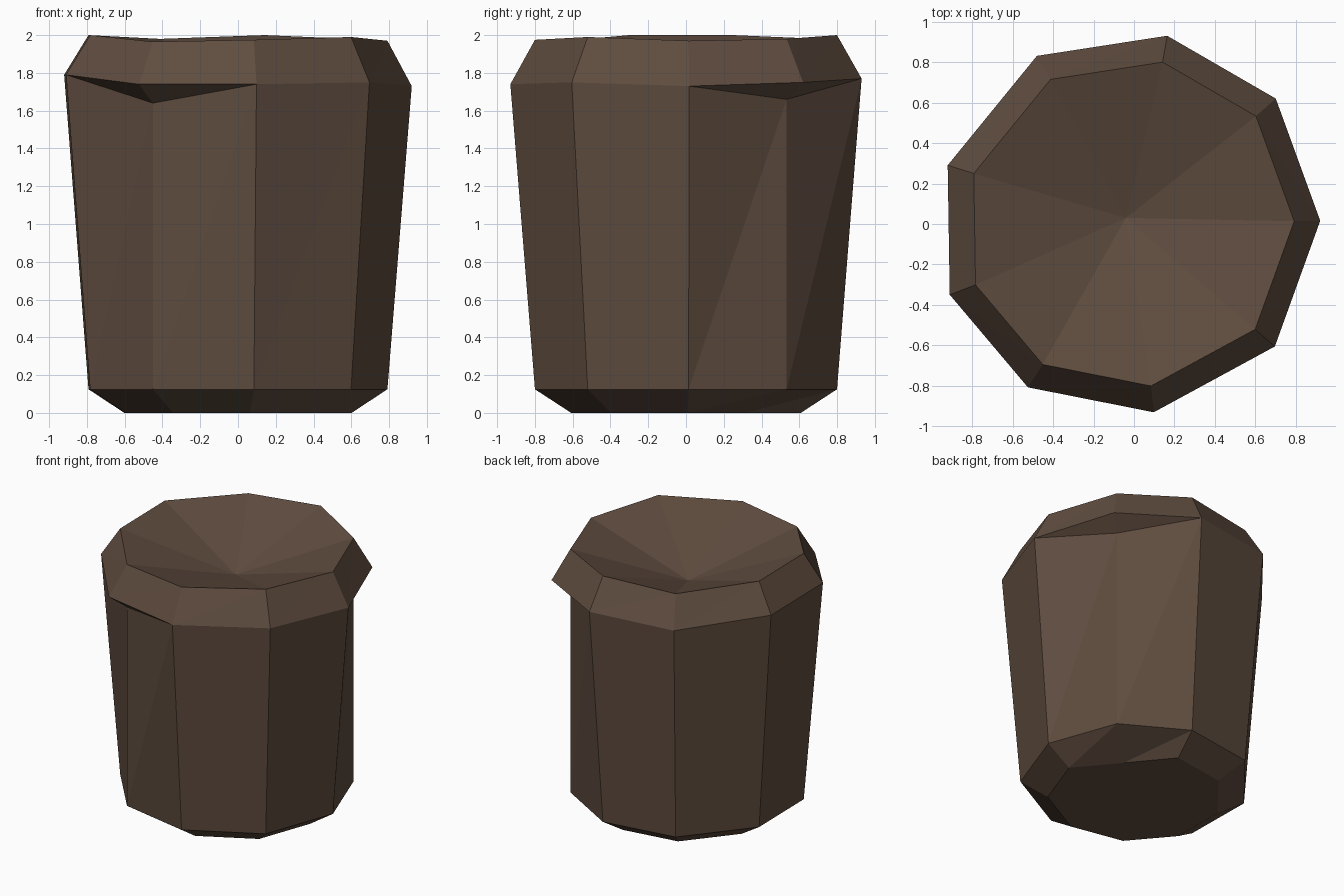
import bpy
import bmesh
from math import radians, cos, sin
from mathutils import Vector

default_cube = bpy.data.objects.get("Cube")
if default_cube:
    bpy.data.objects.remove(default_cube, do_unlink=True)

# Slightly uneven nine-sided outline: angle, radius, lip height, rim height
OUTLINE = [
    (1, .92, 1.73, 1.97), (41.5, .935, 1.75, 1.98), (80, .944, 1.77, 2),
    (120, .959, 1.76, 1.98), (162.5, .965, 1.79, 2), (201, .975, 1.79, 2),
    (237, .962, 1.74, 1.965), (276, .935, 1.74, 1.975), (319, .922, 1.75, 1.99),
]
NOTCHES = {1: 1.66, 6: 1.64}  # corners where the lip overhangs the trunk
SIDES = len(OUTLINE)
INSET = .86


def make_material(name, colour):
    material = bpy.data.materials.new(name)
    material.use_nodes = True
    material.diffuse_color = colour
    shader = next(n for n in material.node_tree.nodes if n.type == "BSDF_PRINCIPLED")
    shader.inputs["Base Color"].default_value = colour
    shader.inputs["Roughness"].default_value = .9
    return material


def corner(index, scale, height):
    angle, radius = OUTLINE[index][:2]
    angle = radians(angle)
    return Vector((radius * scale * cos(angle), radius * scale * sin(angle), height))


def add_ring(bm, points):
    return [bm.verts.new(point) for point in points]


def bridge(bm, lower, upper):
    """Join two rings with triangles, skipping corners the rings share."""
    for i in range(SIDES):
        j = (i + 1) % SIDES
        for tri in ((lower[i], lower[j], upper[j]), (lower[i], upper[j], upper[i])):
            if len(set(tri)) == len(tri):
                bm.faces.new(tri)


bm = bmesh.new()
corners = range(SIDES)

# Base ring, with one corner flattened onto its neighbours' edge
base_points = [corner(i, INSET * .76, 0) for i in corners]
base_points[1] = (base_points[0] + base_points[2]) / 2
base = add_ring(bm, base_points)

# Trunk foot, flared lip and top rim
foot = add_ring(bm, [corner(i, INSET, .125) for i in corners])
lip = add_ring(bm, [corner(i, 1, OUTLINE[i][2]) for i in corners])
rim = add_ring(bm, [corner(i, INSET, OUTLINE[i][3]) for i in corners])

# Trunk top follows the lip except at the recessed notches
neck = list(lip)
for i, height in NOTCHES.items():
    neck[i] = bm.verts.new(corner(i, INSET, height))

for lower, upper in ((base, foot), (foot, neck), (neck, lip), (lip, rim)):
    bridge(bm, lower, upper)

# Flat underside and sunken top
bm.faces.new(reversed(base))
hollow = bm.verts.new((-.04, .03, 1.72))
for i in corners:
    bm.faces.new((rim[i], rim[(i + 1) % SIDES], hollow))

bmesh.ops.recalc_face_normals(bm, faces=bm.faces)
mesh = bpy.data.meshes.new("tree_stump")
bm.to_mesh(mesh)
bm.free()

mesh.materials.append(make_material("dark_brown_wood", (.115, .073, .050, 1)))
stump = bpy.data.objects.new("tree_stump", mesh)
bpy.context.collection.objects.link(stump)
